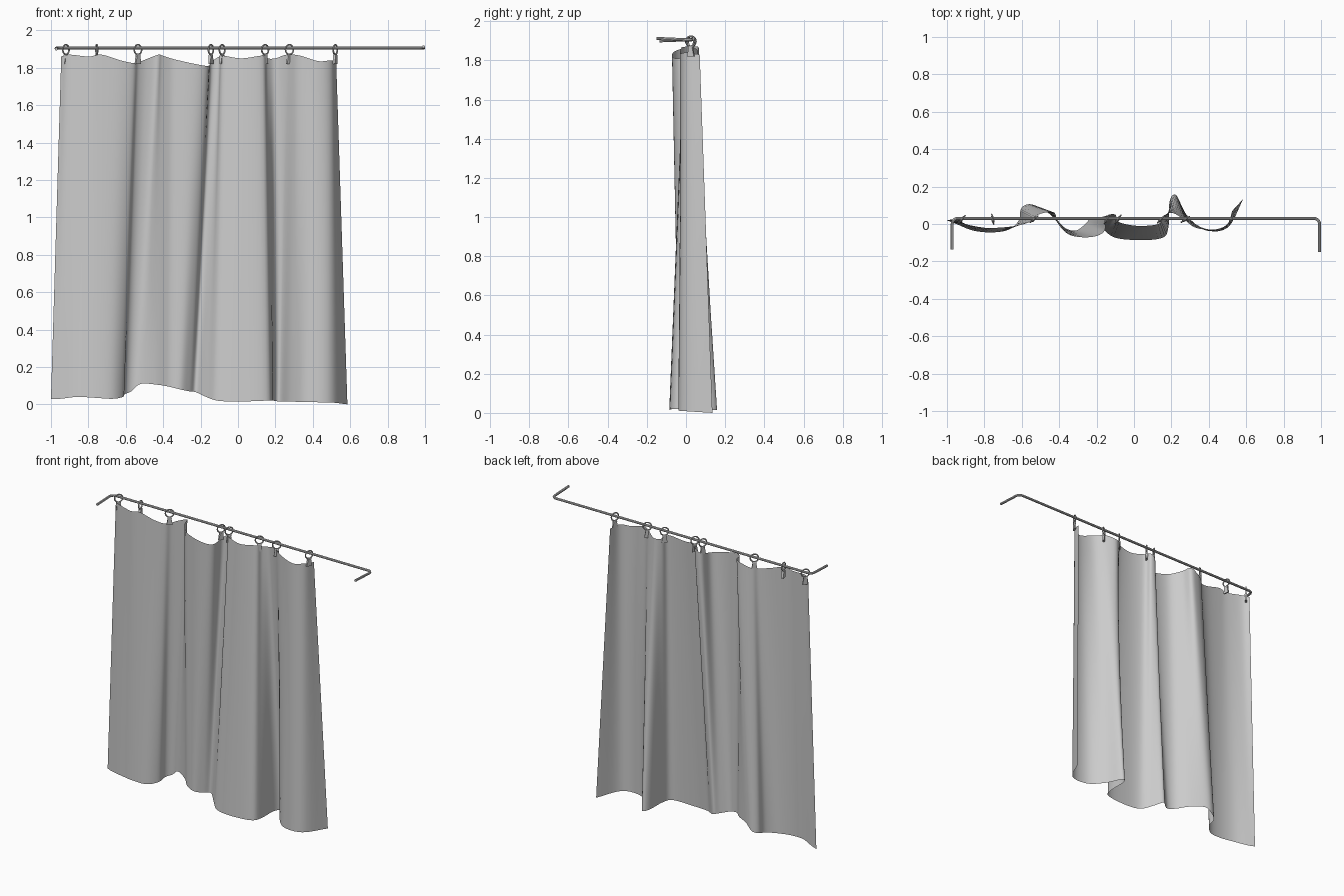
import bpy
import bmesh
import math
from mathutils import Vector, Matrix

cube = bpy.data.objects.get("Cube")
if cube:
    bpy.data.objects.remove(cube, do_unlink=True)


def make_material(name, value):
    mat = bpy.data.materials.new(name)
    mat.use_nodes = True
    colour = (value, value, value, 1)
    mat.diffuse_color = colour
    mat.node_tree.nodes["Principled BSDF"].inputs["Base Color"].default_value = colour
    return mat


grey = make_material("plain grey", 0.6)


def finish(name, bm, smooth_angle=40):
    """Turn a bmesh into a named, shaded object."""
    mesh = bpy.data.meshes.new(name)
    bm.to_mesh(mesh)
    bm.free()
    mesh.materials.append(grey)
    obj = bpy.data.objects.new(name, mesh)
    bpy.context.collection.objects.link(obj)
    bpy.ops.object.select_all(action="DESELECT")
    bpy.context.view_layer.objects.active = obj
    obj.select_set(True)
    bpy.ops.object.shade_smooth_by_angle(angle=math.radians(smooth_angle))
    return obj


def spline(points, steps):
    """Smooth curve through the points (Catmull-Rom)."""
    pts = [points[0] * 2 - points[1]] + points + [points[-1] * 2 - points[-2]]
    result = []
    for a, b, c, d in zip(pts, pts[1:], pts[2:], pts[3:]):
        for i in range(steps):
            t = i / steps
            result.append(0.5 * (b * 2 + (c - a) * t
                                 + (a * 2 - b * 5 + c * 4 - d) * t ** 2
                                 + (b * 3 - a - c * 3 + d) * t ** 3))
    return result + [points[-1]]


def tube(bm, path, radius, sides=8, closed=False):
    """Round tube swept along a list of points."""
    rings = []
    count = len(path)
    for i, p in enumerate(path):
        if closed:
            direction = path[(i + 1) % count] - path[i - 1]
        else:
            direction = path[min(i + 1, count - 1)] - path[max(i - 1, 0)]
        up = Vector((0, 0, 1))
        if closed:
            up = (path[0] - path[1]).cross(path[1] - path[2])
        side = direction.cross(up).normalized()
        up = side.cross(direction).normalized()
        rings.append([bm.verts.new(p + radius * (side * math.cos(k * math.tau / sides)
                                                 + up * math.sin(k * math.tau / sides)))
                      for k in range(sides)])
    pairs = list(zip(rings, rings[1:]))
    if closed:
        pairs.append((rings[-1], rings[0]))
    else:
        bm.faces.new(rings[0])
        bm.faces.new(rings[-1])
    for a, b in pairs:
        for k in range(sides):
            n = (k + 1) % sides
            bm.faces.new((a[k], a[n], b[n], b[k]))
    bmesh.ops.recalc_face_normals(bm, faces=bm.faces)


# Curtain: hem folds at the top and at the bottom, joined by a loft
top_hem = [
    (-.945, .03, 1.86), (-.9, 0, 1.87), (-.8, -.02, 1.86), (-.73, -.02, 1.87),
    (-.63, -.01, 1.84), (-.56, .01, 1.825), (-.53, .04, 1.83), (-.48, .06, 1.85),
    (-.425, .06, 1.87), (-.405, 0, 1.865), (-.34, -.06, 1.845), (-.23, -.07, 1.82),
    (-.16, -.04, 1.81), (-.145, .04, 1.83), (-.1, .05, 1.86), (-.08, .01, 1.865),
    (.02, -.01, 1.85), (.13, 0, 1.865), (.155, .04, 1.85), (.2, .06, 1.85),
    (.26, .03, 1.87), (.33, -.02, 1.865), (.43, -.03, 1.835), (.5, 0, 1.84),
    (.525, .07, 1.83)]
bottom_hem = [
    (-1, .02, .03), (-.95, 0, .03), (-.86, -.035, .04), (-.76, -.045, .035),
    (-.67, -.03, .03), (-.615, .02, .04), (-.605, .08, .055), (-.57, .105, .07),
    (-.52, .095, .11), (-.43, .04, .105), (-.37, -.02, .095), (-.31, -.035, .08),
    (-.26, 0, .07), (-.225, .03, .065), (-.17, -.02, .04), (-.11, -.07, .02),
    (0, -.085, .015), (.15, -.075, .02), (.185, -.01, .02), (.19, .12, .02),
    (.225, .155, .015), (.28, .05, .015), (.37, -.03, .012), (.5, -.02, .01),
    (.585, .135, 0)]
top_line = spline([Vector(p) for p in top_hem], 5)
bottom_line = spline([Vector(p) for p in bottom_hem], 5)
rows = 16
bm = bmesh.new()
grid = [[bm.verts.new(b.lerp(t, r / rows)) for b, t in zip(bottom_line, top_line)]
        for r in range(rows + 1)]
for low, high in zip(grid, grid[1:]):
    for i in range(len(low) - 1):
        bm.faces.new((low[i], low[i + 1], high[i + 1], high[i]))
finish("curtain", bm, 80)

# Rod with both ends bent forward
rod_z, rod_y, bend = 1.905, .03, .03


def rod_end(x, tip_y, tip_z):
    """Tip of the arm followed by the rounded corner."""
    inward = -math.copysign(1, x)
    path = [Vector((x, tip_y, tip_z))]
    for k in range(6):
        a = k / 5 * math.pi / 2
        path.append(Vector((x + inward * bend * (1 - math.cos(a)),
                            rod_y - bend * (1 - math.sin(a)), rod_z)))
    return path


bm = bmesh.new()
tube(bm, rod_end(-.972, -.135, 1.9) + rod_end(.992, -.15, 1.912)[::-1], .008)
finish("curtain_rod", bm)

# Rings and clips: position along the rod and turn about the vertical
hangers = [(-.92, 50), (-.755, 100), (-.535, 40), (-.145, 60),
           (-.085, 55), (.145, 45), (.275, 35), (.52, 65)]
for number, (x, degrees) in enumerate(hangers, 1):
    turn = Matrix.Translation((x, .025, 0)) @ Matrix.Rotation(math.radians(degrees), 4, "Z")

    # Ring hanging on the rod
    bm = bmesh.new()
    circle = [turn @ Vector((.026 * math.cos(k * math.tau / 20), 0,
                             1.897 + .026 * math.sin(k * math.tau / 20))) for k in range(20)]
    tube(bm, circle, .0045, 6, closed=True)
    finish(f"hanger_ring_{number}", bm)

    # Tapered clip pinching the cloth, hinge roll at its top
    bm = bmesh.new()
    bmesh.ops.create_cube(bm, size=1)
    for v in bm.verts:
        low = v.co.z < 0
        v.co = Vector((v.co.x * (.038 if low else .02), v.co.y * (.01 if low else .016),
                       1.82 if low else 1.868))
    bm.transform(turn)
    tube(bm, [turn @ Vector((-.013, 0, 1.866)), turn @ Vector((.013, 0, 1.866))], .007)
    finish(f"hanger_clip_{number}", bm)
